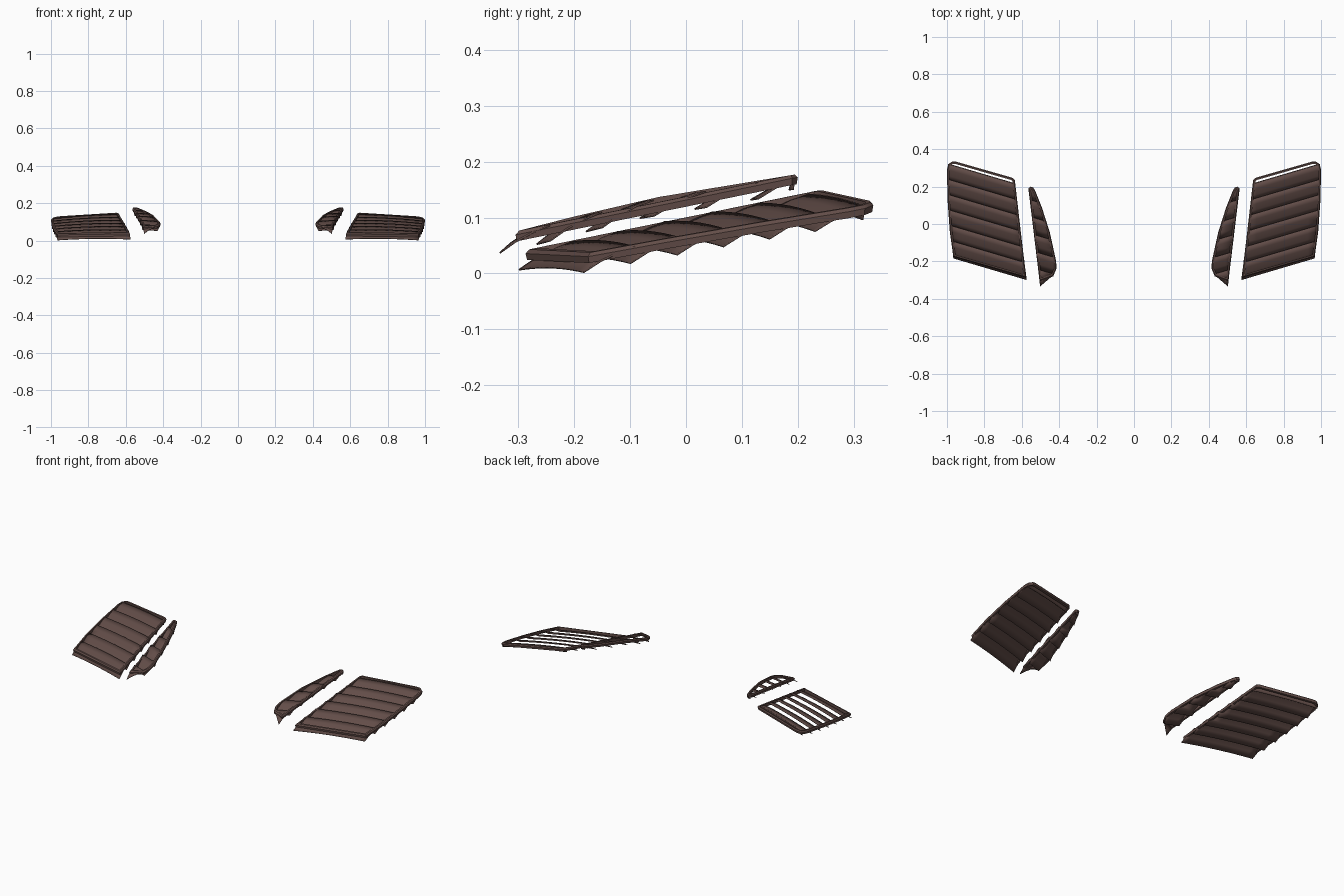
import bpy, bmesh
from mathutils import Vector

cube = bpy.data.objects.get("Cube")
if cube:
    bpy.data.objects.remove(cube, do_unlink=True)

brown = bpy.data.materials.new("dark_brown")
brown.use_nodes = True
COLOUR = (0.125, 0.075, 0.066, 1)
brown.diffuse_color = COLOUR
brown.node_tree.nodes["Principled BSDF"].inputs["Base Color"].default_value = COLOUR

SKEW = 0.295   # sideways rake of every slat
SIDES = (("left", 1), ("right", -1))


def wide_height(x, y):
    """Gently crowned surface of the wide panel."""
    u = (x - 0.6) / 0.38
    inner = 0.04 + 0.207 * (y + 0.29)
    outer = 0.03 + 0.19 * (y + 0.18)
    crown = 0.005 * (1 - (y / 0.3) ** 2) + 0.02 * u * (1 - u)
    return inner + (outer - inner) * u + crown


def narrow_height(x, y):
    """Surface of the narrow panel, bent once along its length."""
    slope = 0.256 if y < -0.09 else 0.165
    return 0.13 + slope * (y + 0.09)


def finish(bm, name, height, side, thickness=0):
    for v in bm.verts:
        v.co.z += height(v.co.x, v.co.y)
        v.co.x *= side
    if side < 0:
        bmesh.ops.reverse_faces(bm, faces=bm.faces)
    mesh = bpy.data.meshes.new(name)
    bm.to_mesh(mesh)
    bm.free()
    mesh.materials.append(brown)
    obj = bpy.data.objects.new(name, mesh)
    bpy.context.collection.objects.link(obj)
    if thickness:
        mod = obj.modifiers.new("thickness", "SOLIDIFY")
        mod.thickness = thickness
        mod.offset = -1
    bpy.ops.object.select_all(action="DESELECT")
    obj.select_set(True)
    bpy.context.view_layer.objects.active = obj
    bpy.ops.object.shade_smooth_by_angle(angle=0.6)


def edge_normal(a, b):
    d = (b - a).normalized()
    return Vector((d.y, -d.x, 0))   # outward for counter-clockwise outlines


def inset(points, amount):
    result = []
    for i, p in enumerate(points):
        n1 = edge_normal(points[i - 1], p)
        n2 = edge_normal(p, points[(i + 1) % len(points)])
        result.append(p - (n1 + n2) * amount / (1 + n1.dot(n2)))
    return result


def rim(points, name, height, side):
    """Chamfered frame swept around the outline."""
    section = ((0.002, -0.018), (0, -0.006), (0.005, 0), (0.013, 0), (0.013, -0.018))
    bm = bmesh.new()
    rings = [[bm.verts.new(p + Vector((0, 0, z))) for p in inset(points, d)]
             for d, z in section]
    n = len(points)
    for k, ring in enumerate(rings):
        following = rings[(k + 1) % len(rings)]
        for i in range(n):
            j = (i + 1) % n
            bm.faces.new((ring[i], ring[j], following[j], following[i]))
    bmesh.ops.recalc_face_normals(bm, faces=bm.faces)
    finish(bm, name, height, side)


def slat(points, start, profile, name, height, side):
    """Curved blade trimmed to the panel outline."""
    bm = bmesh.new()
    columns = []
    for k in range(13):
        x = 0.38 + k * 0.055
        columns.append([bm.verts.new((x, start + SKEW * x + dy, z)) for dy, z in profile])
    for a, b in zip(columns, columns[1:]):
        for i in range(len(profile) - 1):
            bm.faces.new((a[i], b[i], b[i + 1], a[i + 1]))
    for i, p in enumerate(points):
        q = points[(i + 1) % len(points)]
        bmesh.ops.bisect_plane(bm, geom=bm.verts[:] + bm.edges[:] + bm.faces[:],
                               plane_co=p, plane_no=edge_normal(p, q), clear_outer=True)
    finish(bm, name, height, side, 0.003)


BLADE = ((0, -0.031), (0.03, -0.017), (0.06, -0.008), (0.09, -0.003))
FLANGE = ((0, -0.026), (0.005, -0.002))

# Outlines run counter-clockwise from the front inner corner
wide = [(0.577, -0.287), (0.966, -0.175), (0.985, -0.04), (0.997, 0.13), (1.0, 0.29),
        (0.993, 0.32), (0.97, 0.335), (0.95, 0.333), (0.65, 0.247), (0.637, 0.235)]
narrow = [(0.505, -0.305), (0.565, 0.19), (0.553, 0.2), (0.538, 0.195), (0.525, 0.17),
          (0.493, 0.09), (0.45, -0.045), (0.416, -0.2), (0.415, -0.24), (0.432, -0.28)]

# name, outline, trim for the front lip, first slat, pitch, slat count, flange, surface
PANELS = (
    ("wide_panel", wide, {0: (0.574, -0.3), 1: (0.966, -0.184)}, -0.469, 0.081, 6, 0.022, wide_height),
    ("narrow_panel", narrow, {0: (0.502, -0.334)}, -0.485, 0.09, 6, 0.025, narrow_height),
)

for part, outline, lip, first, pitch, count, flange, height in PANELS:
    frame = [Vector((x, y, 0)) for x, y in outline]
    trim = inset(frame, 0.004)
    for i, (x, y) in lip.items():
        trim[i] = Vector((x, y, 0))
    for word, side in SIDES:
        rim(frame, f"{word}_{part}_frame", height, side)
        for k in range(count):
            slat(trim, first + k * pitch, BLADE, f"{word}_{part}_slat_{k + 1}", height, side)
        slat(trim, flange, FLANGE, f"{word}_{part}_rear_flange", height, side)
